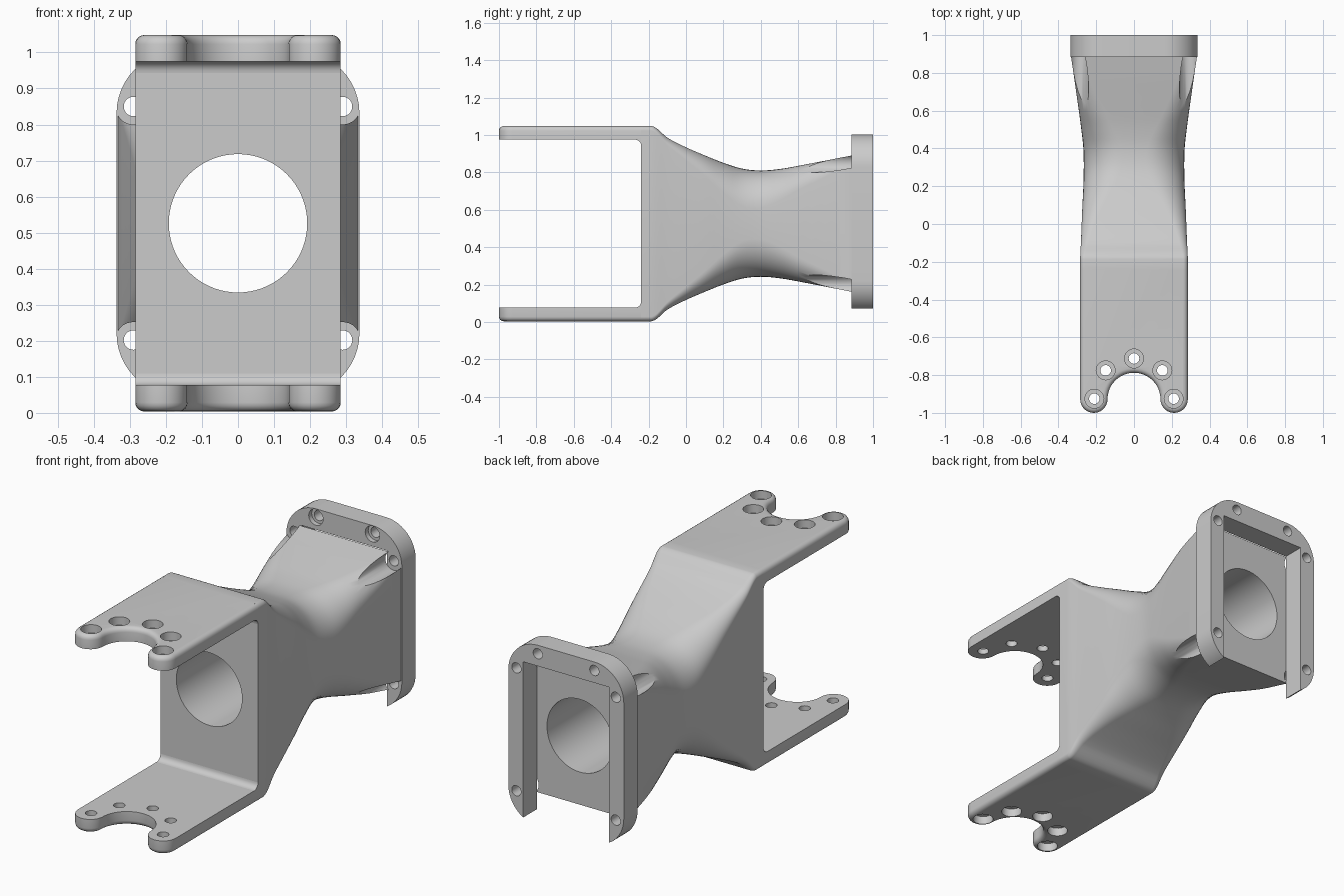
import bpy, bmesh
from math import sin, cos, pi
from mathutils import Matrix

if "Cube" in bpy.data.objects:
    bpy.data.objects.remove(bpy.data.objects["Cube"])

CZ = 0.526          # height of the bore axis


def finish(bm, name):
    bmesh.ops.recalc_face_normals(bm, faces=bm.faces[:])
    me = bpy.data.meshes.new(name)
    bm.to_mesh(me)
    bm.free()
    ob = bpy.data.objects.new(name, me)
    bpy.context.collection.objects.link(ob)
    return ob


def select(ob):
    bpy.ops.object.select_all(action='DESELECT')
    ob.select_set(True)
    bpy.context.view_layer.objects.active = ob


def smooth(ob):
    select(ob)
    bpy.ops.object.shade_smooth_by_angle(angle=0.6)


def cut(ob, cutter):
    cutter.hide_render = True
    mod = ob.modifiers.new("cut", 'BOOLEAN')
    mod.operation, mod.solver, mod.object = 'DIFFERENCE', 'EXACT', cutter
    select(ob)
    bpy.ops.object.modifier_apply(modifier=mod.name)
    bpy.data.objects.remove(cutter)


def cylinder(axis, a, b, r, lo, hi, n=32):
    """Cylinder cutter along y (at x, z) or along z (at x, y)."""
    bm = bmesh.new()
    mid = (lo + hi) / 2
    if axis == 'Y':
        m = Matrix.Translation((a, mid, b)) @ Matrix.Rotation(pi / 2, 4, 'X')
    else:
        m = Matrix.Translation((a, b, mid))
    bmesh.ops.create_cone(bm, cap_ends=True, segments=n, radius1=r, radius2=r,
                          depth=hi - lo, matrix=m)
    return finish(bm, "cutter")


def box(lo, hi):
    bm = bmesh.new()
    m = Matrix.Translation([(p + q) / 2 for p, q in zip(lo, hi)])
    m = m @ Matrix.Diagonal([q - p for p, q in zip(lo, hi)] + [1])
    bmesh.ops.create_cube(bm, size=1, matrix=m)
    return finish(bm, "cutter")


def arc(cx, cy, r, a0, a1, n):
    return [(cx + r * cos(a0 + (a1 - a0) * i / n), cy + r * sin(a0 + (a1 - a0) * i / n))
            for i in range(n + 1)]


def round_rect(w, h, r, n=10):
    pts = []
    for k, (sx, sz) in enumerate(((1, 1), (-1, 1), (-1, -1), (1, -1))):
        pts += arc(sx * (w - r), CZ + sz * (h - r), r, k * pi / 2, (k + 1) * pi / 2, n)
    return pts


def loft(name, sections):
    """Skin closed (y, outline) sections and cap both ends."""
    bm = bmesh.new()
    rings = [[bm.verts.new((x, y, z)) for x, z in pts] for y, pts in sections]
    for p, q in zip(rings, rings[1:]):
        for i in range(len(p)):
            j = (i + 1) % len(p)
            bm.faces.new((p[i], p[j], q[j], q[i]))
    bm.faces.new(rings[0])
    bm.faces.new(rings[-1])
    return finish(bm, name)


# Waisted body: y, half width, half height, corner radius
KEYS = [(-.24, .285, .522, .025), (-.185, .285, .522, .025), (-.155, .284, .508, .028),
        (-.10, .281, .46, .04), (0, .277, .408, .07), (.1, .273, .365, .11),
        (.2, .268, .325, .16), (.3, .266, .294, .2), (.4, .268, .284, .2),
        (.5, .279, .292, .17), (.6, .292, .309, .13), (.885, .333, .364, .05)]


def slope(i, c):
    a, b = KEYS[max(i - 1, 0)], KEYS[min(i + 1, len(KEYS) - 1)]
    return 0 if i == 0 else (b[c] - a[c]) / (b[0] - a[0])


def key_at(i, t):
    a, b = KEYS[i], KEYS[i + 1]
    d = b[0] - a[0]
    vals = []
    for c in (1, 2, 3):
        vals.append((2*t**3 - 3*t**2 + 1) * a[c] + (t**3 - 2*t**2 + t) * d * slope(i, c)
                    + (3*t**2 - 2*t**3) * b[c] + (t**3 - t**2) * d * slope(i + 1, c))
    return a[0] + d * t, round_rect(*vals)


sections = [(KEYS[0][0], round_rect(*KEYS[0][1:]))]
for i in range(1, len(KEYS) - 1):
    sections += [key_at(i, t / 4) for t in range(4)]
sections.append((KEYS[-1][0], round_rect(*KEYS[-1][1:])))
body = loft("body", sections)
cut(body, cylinder('Y', 0, CZ, .192, -.5, 1.2, 72))

# Screw head scoops in the rear corners of the body
side_holes = [(sx * .29, CZ + sz * .324) for sx in (-1, 1) for sz in (-1, 1)]
for x, z in side_holes:
    cut(body, cylinder('Y', x, z, .05, .5, .95))
smooth(body)

# Rear flange with slot open at the bottom
outline = round_rect(.337, .477, .172, 12)
flange = loft("rear_flange", [(.885, outline), (1.0, outline)])
cut(flange, box((-.25, .8, -.2), (.25, 1.1, .893)))
for x, z in side_holes + [(-.165, .958), (.165, .958)]:
    cut(flange, cylinder('Y', x, z, .027, .8, 1.1))
for x in (-.165, .165):
    cut(flange, cylinder('Y', x, .958, .042, .8, .91))
smooth(flange)


# Fork plates: plan outline with two round prongs and a round notch
def fork_plate(name, top):
    r = .0725
    pts = [(-.285, -.24)]
    pts += arc(-.2125, -1 + r, r, pi, 2 * pi, 14)
    pts += arc(0, -1 + r, .14, pi, 0, 24)[1:-1]
    pts += arc(.2125, -1 + r, r, pi, 2 * pi, 14)
    pts += [(.285, -.24)]
    z_in, z_out = (.975, 1.048) if top else (.077, .004)
    bm = bmesh.new()
    inner = [bm.verts.new((x, y, z_in)) for x, y in pts]
    outer = [bm.verts.new((x, y, z_out)) for x, y in pts]
    bm.faces.new(inner)
    bm.faces.new(outer)
    for i in range(len(pts)):
        j = (i + 1) % len(pts)
        bm.faces.new((inner[i], inner[j], outer[j], outer[i]))
    bmesh.ops.recalc_face_normals(bm, faces=bm.faces[:])
    rim = [bm.edges.get((p, q)) for p, q in zip(outer, outer[1:])]
    bmesh.ops.bevel(bm, geom=rim, offset=.025, segments=4, profile=.5, affect='EDGES')
    ob = finish(bm, name)
    # Counterbored bolt holes
    step = z_in + (z_out - z_in) * .4
    far = z_out + (.1 if top else -.1)
    for x, y in ((-.21, -.925), (.21, -.925), (-.15, -.775), (.15, -.775), (0, -.712)):
        cut(ob, cylinder('Z', x, y, .028, -.2, 1.3))
        cut(ob, cylinder('Z', x, y, .05, min(step, far), max(step, far)))
    smooth(ob)


# Fillet strip where a plate meets the body face
def fillet(name, z, s):
    f = .032
    pts = [(-.24, z)] + [(-.24 - f + f * cos(a), z + s * (f - f * sin(a)))
                         for a in (i * pi / 12 for i in range(7))]
    bm = bmesh.new()
    ends = [[bm.verts.new((x, p, q)) for p, q in pts] for x in (-.285, .285)]
    for e in ends:
        bm.faces.new(e)
    for i in range(len(pts)):
        j = (i + 1) % len(pts)
        bm.faces.new((ends[0][i], ends[0][j], ends[1][j], ends[1][i]))
    smooth(finish(bm, name))


fork_plate("top_fork_plate", True)
fork_plate("bottom_fork_plate", False)
fillet("top_fillet", .975, -1)
fillet("bottom_fillet", .077, 1)
